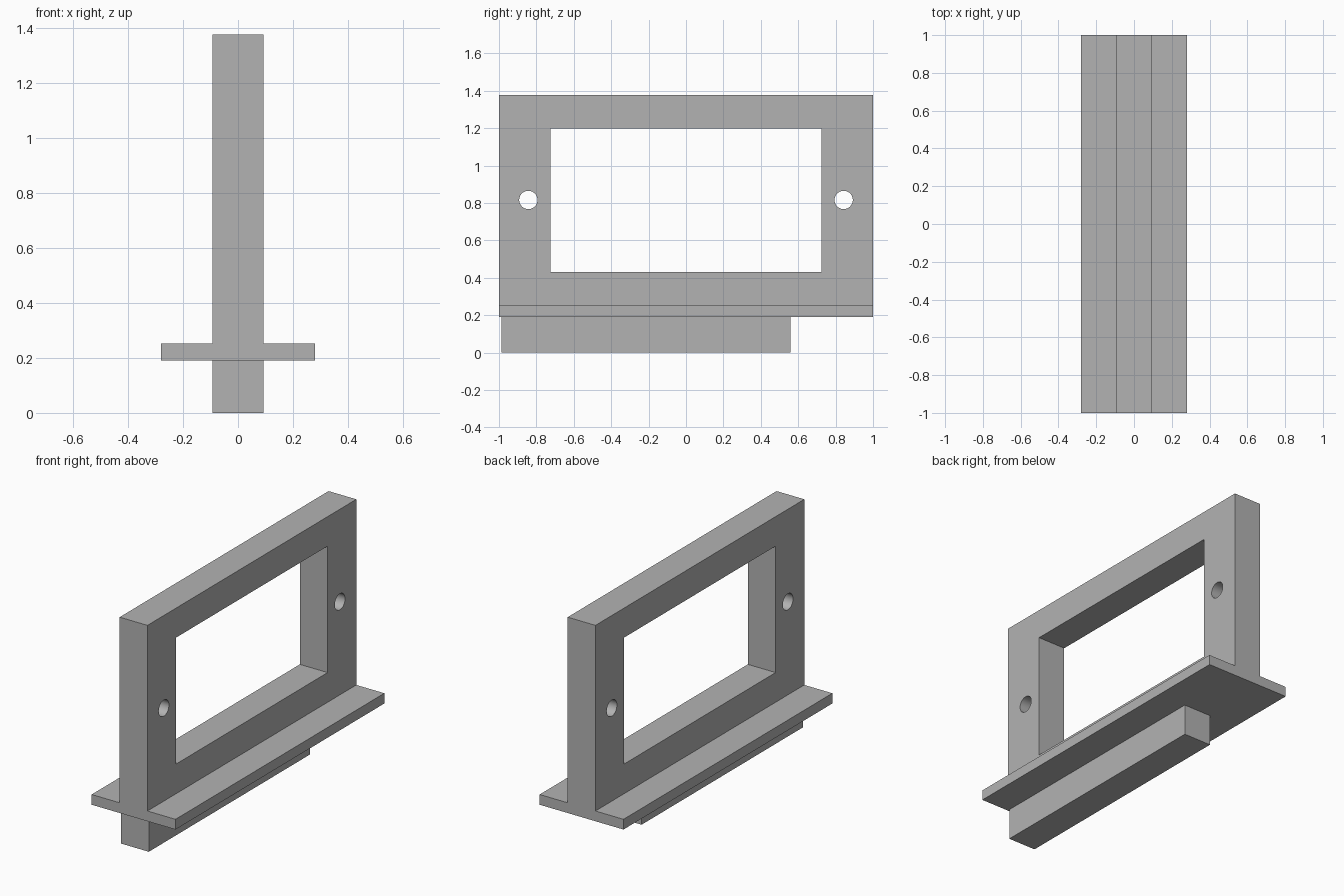
import bpy
import bmesh
from mathutils import Matrix

cube = bpy.data.objects.get("Cube")
if cube:
    bpy.data.objects.remove(cube, do_unlink=True)

grey = bpy.data.materials.new("plain_grey")
grey.use_nodes = True
colour = (0.45, 0.45, 0.45, 1)
grey.diffuse_color = colour
grey.node_tree.nodes["Principled BSDF"].inputs["Base Color"].default_value = colour


def add_object(name, bm):
    bmesh.ops.recalc_face_normals(bm, faces=bm.faces)
    mesh = bpy.data.meshes.new(name)
    bm.to_mesh(mesh)
    bm.free()
    mesh.materials.append(grey)
    obj = bpy.data.objects.new(name, mesh)
    bpy.context.collection.objects.link(obj)
    return obj


def extrude_profile(name, points, y0, y1):
    """Extrude an (x, z) outline along y."""
    bm = bmesh.new()
    face = bm.faces.new([bm.verts.new((x, y0, z)) for x, z in points])
    new = bmesh.ops.extrude_face_region(bm, geom=[face])["geom"]
    verts = [v for v in new if isinstance(v, bmesh.types.BMVert)]
    bmesh.ops.translate(bm, verts=verts, vec=(0, y1 - y0, 0))
    return add_object(name, bm)


def cut(target, cutter):
    mod = target.modifiers.new(cutter.name, "BOOLEAN")
    mod.operation = "DIFFERENCE"
    mod.solver = "EXACT"
    mod.object = cutter
    cutter.hide_render = True
    cutter.hide_set(True)
    cutter.display_type = "WIRE"


# Upright frame and flange share one inverted T section
half, wide = 0.093, 0.281
base, ledge, top = 0.19, 0.252, 1.377
right_side = [(wide, base), (wide, ledge), (half, ledge), (half, top)]
left_side = [(-x, z) for x, z in reversed(right_side)]
frame = extrude_profile("frame_with_flange", right_side + left_side, -1, 1)

# Rectangular opening
x = 0.3
opening = extrude_profile(
    "opening_cutter", [(-x, 0.432), (x, 0.432), (x, 1.198), (-x, 1.198)], -0.725, 0.725)
cut(frame, opening)

# Round holes through both posts
for side, y in (("front", -0.843), ("back", 0.843)):
    bm = bmesh.new()
    bmesh.ops.create_cone(
        bm, cap_ends=True, segments=32, radius1=0.049, radius2=0.049, depth=0.6,
        matrix=Matrix.Translation((0, y, 0.816)) @ Matrix.Rotation(1.570796, 4, "Y"))
    cut(frame, add_object(side + "_hole_cutter", bm))

# Apply the cuts and discard the cutters
bpy.context.view_layer.update()
evaluated = frame.evaluated_get(bpy.context.evaluated_depsgraph_get())
frame_mesh = bpy.data.meshes.new_from_object(evaluated)
for mod in list(frame.modifiers):
    cutter = mod.object
    frame.modifiers.remove(mod)
    bpy.data.objects.remove(cutter, do_unlink=True)
frame.data = frame_mesh

# Smooth hole walls, keep every corner sharp
bpy.ops.object.select_all(action="DESELECT")
frame.select_set(True)
bpy.context.view_layer.objects.active = frame
bpy.ops.object.shade_smooth_by_angle(angle=0.5)

# Shorter keel below the flange
extrude_profile(
    "keel", [(-half, 0), (half, 0), (half, base), (-half, base)], -0.987, 0.558)
